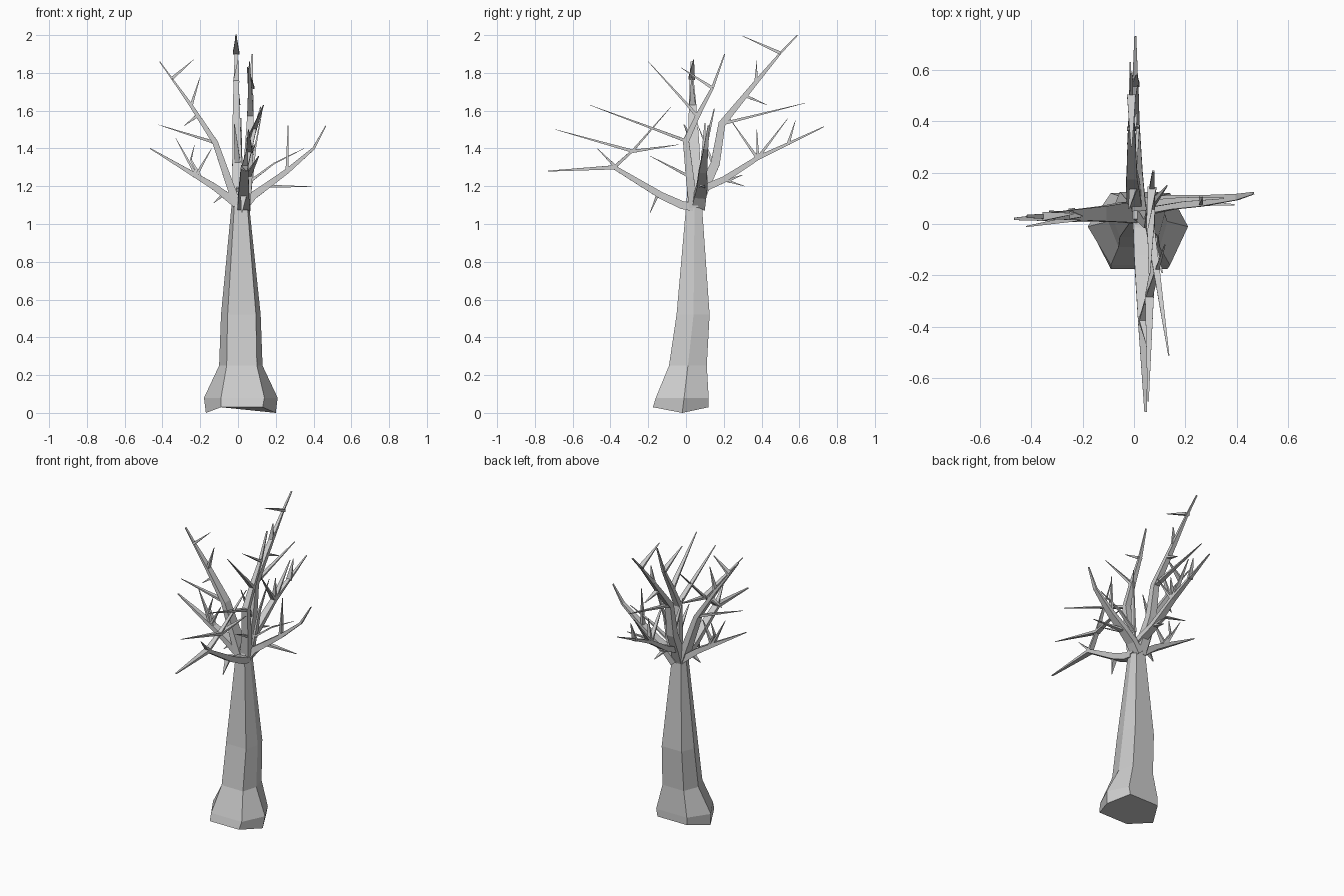
import bpy, bmesh
from mathutils import Vector

bark = bpy.data.materials.new("grey bark")
bark.diffuse_color = (0.6, 0.6, 0.6, 1)


def finish(name, bm):
    bmesh.ops.recalc_face_normals(bm, faces=bm.faces)
    me = bpy.data.meshes.new(name)
    bm.to_mesh(me)
    bm.free()
    me.materials.append(bark)
    ob = bpy.data.objects.new(name, me)
    bpy.context.collection.objects.link(ob)


def skin(bm, rings):
    """Join equal-sized rings of points into a closed tube."""
    vs = [[bm.verts.new(p) for p in r] for r in rings]
    n = len(vs[0])
    for a, b in zip(vs, vs[1:]):
        for i in range(n):
            bm.faces.new((a[i], a[(i + 1) % n], b[(i + 1) % n], b[i]))
    bm.faces.new(vs[0])
    bm.faces.new(vs[-1])


def stick(bm, pts, wide, w, t):
    """Tapering four-sided stick, flat: w across the wide axis, t across the other."""
    pts = [Vector(p) for p in pts]
    total = sum((b - a).length for a, b in zip(pts, pts[1:]))
    run, rings = 0, []
    for i, p in enumerate(pts):
        if i:
            run += (p - pts[i - 1]).length
        d = (pts[min(i + 1, len(pts) - 1)] - pts[max(i - 1, 0)]).normalized()
        side = (wide - d * wide.dot(d)).normalized()
        up = d.cross(side)
        k = max(1 - run / total, 0.06)
        s, u = side * w * k ** 0.7 / 2, up * t * k ** 0.8 / 2
        rings.append([p + s + u, p - s + u, p - s - u, p + s - u])
    skin(bm, rings)


def limb(name, axis, path, twigs, w, t):
    """path and twig points are (along, offset, height); axis picks the limb's plane."""
    conv = (lambda p: p) if axis == "x" else (lambda p: (p[1], p[0], p[2]))
    wide = Vector((0, 1, 0)) if axis == "x" else Vector((1, 0, 0))
    bm = bmesh.new()
    stick(bm, [conv(p) for p in path], wide, w, t)
    for tw in twigs:
        stick(bm, [conv(p) for p in tw], wide, 0.034, 0.017)
    finish(name, bm)


# trunk: six-sided, (z, x left/right, front x left/right, y front/mid/back)
sections = [
    (0.00, -0.17, 0.20, -0.09, 0.13, -0.175, -0.02, 0.12),
    (0.08, -0.18, 0.21, -0.09, 0.14, -0.16, -0.01, 0.12),
    (0.25, -0.10, 0.13, -0.06, 0.10, -0.09, 0.01, 0.11),
    (0.52, -0.09, 0.12, -0.055, 0.095, -0.05, 0.04, 0.125),
    (1.09, -0.035, 0.06, -0.02, 0.05, 0.0, 0.045, 0.085),
    (1.16, -0.02, 0.05, -0.01, 0.04, 0.02, 0.05, 0.085)]
rings = []
for z, xl, xr, fl, fr, yf, ym, yb in sections:
    e = z + 0.03 if z == 0 else z
    rings.append([(xl, ym, z), (fl, yf, e), (fr, yf, e), (xr, ym, z), (fr, yb, e), (fl, yb, e)])
bm = bmesh.new()
skin(bm, rings)
finish("trunk", bm)

# limbs to the left
limb("left_upper_limb", "x",
     [(0.0, .045, 1.09), (-.04, .045, 1.2), (-.12, .04, 1.43), (-.25, .035, 1.63), (-.35, .03, 1.77), (-.415, .03, 1.86)],
     [[(-.25, .035, 1.62), (-.2, .03, 1.78)], [(-.35, .03, 1.77), (-.235, .04, 1.87)],
      [(-.22, .035, 1.57), (-.285, .02, 1.52)], [(-.12, .04, 1.43), (-.42, -.01, 1.525)]], .085, .045)
limb("left_lower_limb", "x",
     [(0.0, .045, 1.10), (-.07, .04, 1.155), (-.13, .035, 1.2), (-.23, .03, 1.26), (-.465, .02, 1.4)],
     [[(-.22, .03, 1.255), (-.33, .05, 1.455)], [(-.22, .03, 1.26), (-.14, .02, 1.4)],
      [(-.2, .03, 1.25), (-.25, .05, 1.34), (-.23, .06, 1.42)], [(-.08, .04, 1.155), (-.13, .03, 1.11)]], .07, .045)
# limb to the right
limb("right_limb", "x",
     [(.03, .065, 1.09), (.08, .075, 1.15), (.15, .085, 1.2), (.26, .09, 1.28), (.4, .105, 1.4), (.465, .12, 1.52)],
     [[(.26, .09, 1.28), (.265, .1, 1.535)], [(.15, .085, 1.2), (.39, .075, 1.198)],
      [(.06, .07, 1.13), (.07, .08, 1.23), (.19, .095, 1.32), (.35, .1, 1.4)],
      [(.07, .08, 1.22), (.09, .1, 1.4), (.13, .15, 1.61)]], .07, .045)
# limbs to the back
limb("back_upper_limb", "y",
     [(.05, .01, 1.08), (.1, 0, 1.2), (.155, -.005, 1.32), (.19, -.008, 1.53), (.37, -.01, 1.75), (.5, -.01, 1.905), (.59, -.01, 2.0)],
     [[(.5, -.01, 1.905), (.3, -.01, 1.995)], [(.37, -.01, 1.75), (.375, 0, 1.865)],
      [(.31, -.01, 1.68), (.43, .01, 1.63)], [(.19, -.008, 1.53), (.63, -.015, 1.64)],
      [(.15, 0, 1.3), (.06, -.02, 1.53)]], .062, .06)
limb("back_lower_limb", "y",
     [(.06, .02, 1.17), (.12, .015, 1.2), (.2, .01, 1.235), (.38, .005, 1.35), (.54, .005, 1.425), (.73, .005, 1.515)],
     [[(.38, .005, 1.345), (.23, .01, 1.56)], [(.38, .005, 1.345), (.375, .02, 1.5)],
      [(.38, .005, 1.35), (.54, .015, 1.56)], [(.54, .005, 1.42), (.58, .01, 1.55)],
      [(.2, .01, 1.235), (.31, .02, 1.2)], [(.22, .01, 1.23), (.3, -.01, 1.26)]], .055, .04)
# limb to the front
limb("front_limb", "y",
     [(.04, .03, 1.09), (-.02, .03, 1.10), (-.13, .03, 1.15), (-.38, .035, 1.3), (-.73, .045, 1.28)],
     [[(-.37, .035, 1.3), (-.47, .05, 1.4)], [(-.38, .035, 1.3), (-.28, .06, 1.39), (-.08, .12, 1.62)],
      [(-.15, .03, 1.155), (-.19, .02, 1.06)], [(-.28, .06, 1.385), (-.69, .055, 1.5)],
      [(-.28, .06, 1.385), (-.04, .09, 1.42)]], .07, .045)
# upright limb in the middle
limb("middle_limb", "y",
     [(.04, .035, 1.09), (.02, .05, 1.25), (.0, .06, 1.44), (.06, .065, 1.57), (.14, .07, 1.72), (.205, .075, 1.9)],
     [[(.0, .06, 1.44), (-.16, .085, 1.5), (-.51, .135, 1.63)], [(.06, .065, 1.57), (0, .065, 1.64), (-.2, .06, 1.86)],
      [(.14, .07, 1.72), (-.03, .05, 1.83)], [(.02, .05, 1.25), (-.19, .11, 1.36)]], .06, .05)
